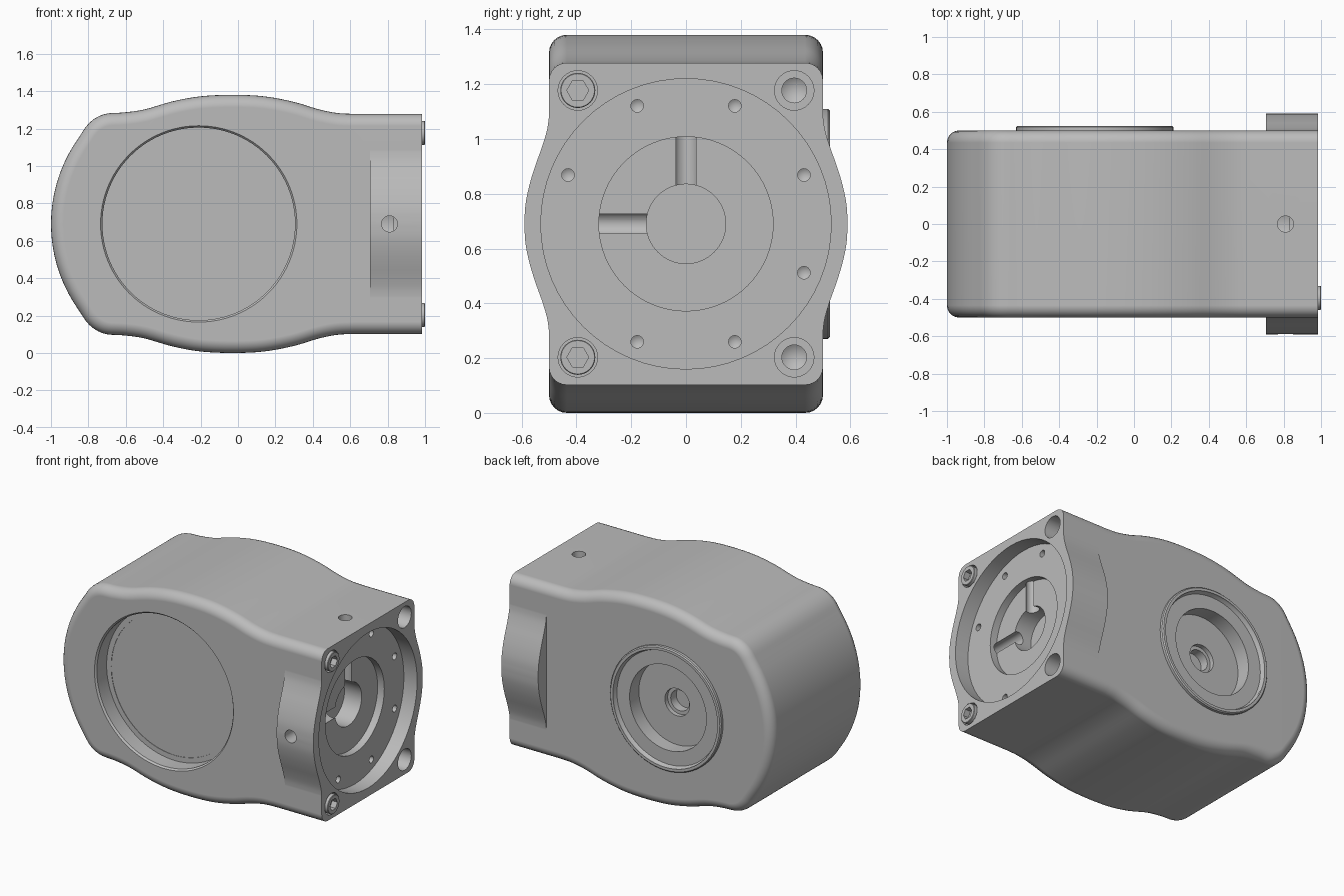
import bpy, bmesh, math
from mathutils import Vector

MID = 0.69          # height of the main axes
PIVOT = -0.21       # x of the round side openings
FACE = 0.983        # x of the mounting face

if "Cube" in bpy.data.objects:
    bpy.data.objects.remove(bpy.data.objects["Cube"], do_unlink=True)

grey = bpy.data.materials.new("Cast grey")
grey.use_nodes = True
grey.diffuse_color = (0.5, 0.5, 0.5, 1)
grey.node_tree.nodes["Principled BSDF"].inputs["Base Color"].default_value = (0.5, 0.5, 0.5, 1)


def finish(bm, name):
    bmesh.ops.recalc_face_normals(bm, faces=bm.faces)
    if bm.calc_volume(signed=True) < 0:
        bmesh.ops.reverse_faces(bm, faces=bm.faces)
    mesh = bpy.data.meshes.new(name)
    bm.to_mesh(mesh)
    bm.free()
    mesh.materials.append(grey)
    obj = bpy.data.objects.new(name, mesh)
    bpy.context.collection.objects.link(obj)
    return obj


def lathe(name, profile, origin, outward, steps=64):
    """Solid of revolution; profile is (radius, depth below origin)."""
    bm = bmesh.new()
    verts = [bm.verts.new((r, 0, -d)) for r, d in profile]
    edges = [bm.edges.new(pair) for pair in zip(verts, verts[1:])]
    bmesh.ops.spin(bm, geom=verts + edges, cent=(0, 0, 0), axis=(0, 0, 1),
                   angle=2 * math.pi, steps=steps)
    bmesh.ops.remove_doubles(bm, verts=bm.verts, dist=1e-4)
    turn = Vector(outward).to_track_quat('Z', 'Y')
    for v in bm.verts:
        v.co = turn @ v.co + Vector(origin)
    return finish(bm, name)


def prism(name, points, offset, bevel=0):
    """Extrude a closed outline along offset, optionally rounding both rims."""
    bm = bmesh.new()
    base = bm.faces.new([bm.verts.new(p) for p in points])
    made = bmesh.ops.extrude_face_region(bm, geom=[base], use_keep_orig=True)["geom"]
    bmesh.ops.translate(bm, verts=[g for g in made if isinstance(g, bmesh.types.BMVert)],
                        vec=offset)
    bmesh.ops.recalc_face_normals(bm, faces=bm.faces)
    if bevel:
        along = Vector(offset)
        rims = [e for e in bm.edges
                if abs((e.verts[0].co - e.verts[1].co).dot(along)) < 1e-5]
        bmesh.ops.bevel(bm, geom=rims, offset=bevel, segments=6, profile=0.5, affect='EDGES')
    return finish(bm, name)


def combine(target, others, operation):
    for other in others:
        mod = target.modifiers.new("Combine", 'BOOLEAN')
        mod.object, mod.operation, mod.solver = other, operation, 'EXACT'
    bpy.context.view_layer.update()
    graph = bpy.context.evaluated_depsgraph_get()
    mesh = bpy.data.meshes.new_from_object(target.evaluated_get(graph))
    target.modifiers.clear()
    target.data = mesh
    for other in others:
        bpy.data.objects.remove(other, do_unlink=True)


def curve(points, steps=4):
    """Catmull-Rom curve through evenly spaced points."""
    p = [Vector(q) for q in points]
    p = [2 * p[0] - p[1]] + p + [2 * p[-1] - p[-2]]
    out = []
    for a, b, c, d in zip(p, p[1:], p[2:], p[3:]):
        for i in range(steps):
            t = i / steps
            out.append(tuple(0.5 * (2 * b + (c - a) * t + (2 * a - 5 * b + 4 * c - d) * t * t
                                    + (3 * b - a - 3 * c + d) * t ** 3)))
    return out + [tuple(p[-2])]


# housing: rounded end, bulged top and bottom, left overlong at the mounting face
end = [(PIVOT - 0.79 * math.cos(a), 0.79 * math.sin(a))
       for a in (math.radians(4 * k) for k in range(9))]
upper = end + curve([
    (-0.846, 0.47), (-0.806, 0.528), (-0.76, 0.567), (-0.7, 0.59), (-0.61, 0.596),
    (-0.5, 0.612), (-0.35, 0.655), (-0.2, 0.682), (-0.03, 0.69), (0.14, 0.682),
    (0.3, 0.652), (0.43, 0.613), (0.53, 0.593), (0.62, 0.588)]) + [(1.2, 0.588)]
outline = upper + [(x, -z) for x, z in reversed(upper[1:])]
housing = prism("housing", [(x, -0.5, MID + z) for x, z in outline], (0, 1, 0), bevel=0.065)

# flange bulge and raised rear collar, then trim the mounting face flat
side = curve([(0.498, 0.43), (0.501, 0.385), (0.508, 0.34), (0.526, 0.28), (0.551, 0.21),
              (0.572, 0.14), (0.586, 0.07), (0.59, 0)])
half = side + [(y, -z) for y, z in reversed(side[:-1])]
bulge = prism("bulge", [(0.705, y, MID + z) for y, z in half + [(-y, -z) for y, z in half]],
              (0.4, 0, 0))
collar = lathe("collar", [(0, 0), (0.413, 0), (0.42, 0.007), (0.42, 0.08), (0, 0.08)],
               (PIVOT, 0.525, MID), (0, 1, 0))
combine(housing, [bulge, collar], 'UNION')
trim = prism("trim", [(FACE, y, z) for y, z in ((-1, -1), (1, -1), (1, 3), (-1, 3))], (1, 0, 0))
combine(housing, [trim], 'DIFFERENCE')

# round openings: front, rear and stepped mounting socket
cutters = [
    lathe("front_opening", [(0, -0.1), (0.525, -0.1), (0.525, 0), (0.515, 0.012), (0.515, 0.117),
                            (0.48, 0.117), (0.48, 0.12), (0, 0.12)],
          (PIVOT, -0.5, MID), (0, -1, 0), 96),
    lathe("rear_opening", [(0, -0.1), (0.395, -0.1), (0.395, 0.01), (0.385, 0.03), (0.29, 0.03),
                           (0.29, 0.13), (0.093, 0.13), (0.093, 0.16), (0.07, 0.16),
                           (0.07, 0.22), (0, 0.22)], (PIVOT, 0.525, MID), (0, 1, 0)),
    lathe("socket", [(0, -0.1), (0.53, -0.1), (0.53, 0.1), (0.318, 0.1), (0.318, 0.15),
                     (0.145, 0.15), (0.145, 0.28), (0, 0.28)], (FACE, 0, MID), (1, 0, 0)),
]
combine(housing, cutters, 'DIFFERENCE')

# radial set-screw bores, open to the socket floor
bore = [(0, 0), (0.043, 0), (0.043, 0.64), (0, 0.64)]
cutters = [lathe("top_bore", bore, (0.81, 0, MID + 0.74), (0, 0, 1), 24),
           lathe("front_bore", bore, (0.81, -0.74, MID), (0, -1, 0), 24)]
# ring of small threaded holes
for k in range(8):
    a = math.radians(22.5 + 45 * k)
    cutters.append(lathe("small_hole", [(0, -0.05), (0.023, -0.05), (0.023, 0.05), (0, 0.065)],
                         (FACE - 0.1, 0.466 * math.cos(a), MID + 0.466 * math.sin(a)),
                         (1, 0, 0), 16))
# corner counterbores and their screws
for z, level in ((MID + 0.487, "upper"), (MID - 0.487, "lower")):
    for y in (-0.395, 0.395):
        cutters.append(lathe("corner_hole", [(0, -0.05), (0.072, -0.05), (0.072, 0.1),
                                             (0.045, 0.1), (0.045, 0.25), (0, 0.28)],
                             (FACE, y, z), (1, 0, 0), 32))
    screw = lathe(level + "_screw", [(0, 0), (0.061, 0), (0.064, 0.003), (0.064, 0.12), (0, 0.12)],
                  (1, -0.395, z), (1, 0, 0), 32)
    hexagon = [(0.96, -0.395 + 0.04 * math.cos(k * math.pi / 3),
                z + 0.04 * math.sin(k * math.pi / 3)) for k in range(6)]
    combine(screw, [prism("hex_socket", hexagon, (0.1, 0, 0))], 'DIFFERENCE')
combine(housing, cutters, 'DIFFERENCE')

# smooth shading with crisp machined edges
for name in ("housing", "upper_screw", "lower_screw"):
    obj = bpy.data.objects[name]
    bpy.ops.object.select_all(action='DESELECT')
    obj.select_set(True)
    bpy.context.view_layer.objects.active = obj
    bpy.ops.object.shade_smooth_by_angle(angle=math.radians(28))
    normals = obj.modifiers.new("Even normals", 'WEIGHTED_NORMAL')
    normals.keep_sharp = True
